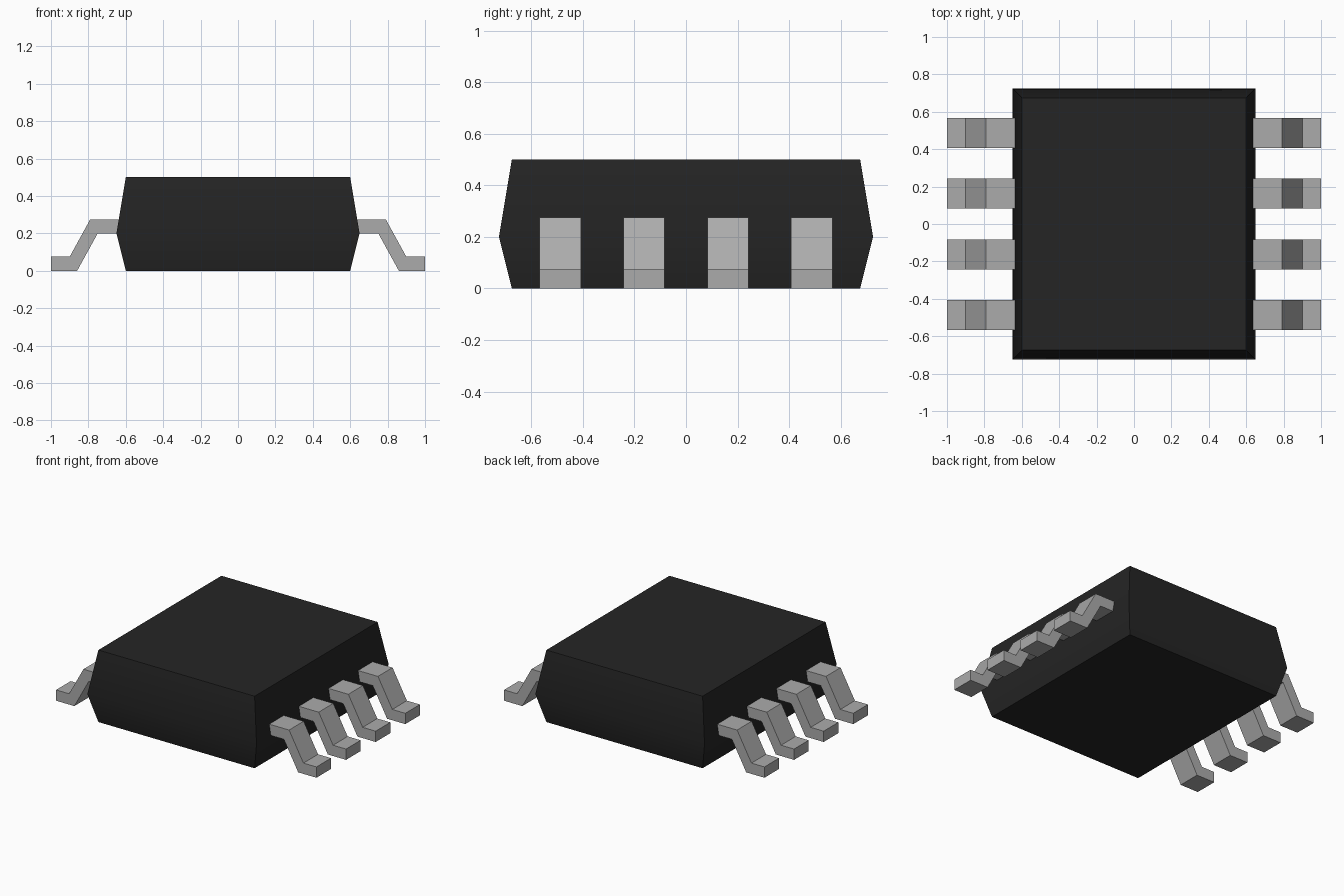
import bpy
import bmesh

cube = bpy.data.objects.get("Cube")
if cube:
    bpy.data.objects.remove(cube, do_unlink=True)


def make_material(name, rgb, rough):
    mat = bpy.data.materials.new(name)
    mat.use_nodes = True
    mat.diffuse_color = (*rgb, 1)
    bsdf = mat.node_tree.nodes["Principled BSDF"]
    bsdf.inputs["Base Color"].default_value = (*rgb, 1)
    bsdf.inputs["Roughness"].default_value = rough
    return mat


def make_object(name, bm, mat):
    bmesh.ops.recalc_face_normals(bm, faces=bm.faces)
    mesh = bpy.data.meshes.new(name)
    bm.to_mesh(mesh)
    bm.free()
    mesh.materials.append(mat)
    obj = bpy.data.objects.new(name, mesh)
    bpy.context.collection.objects.link(obj)
    return obj


black = make_material("black plastic", (0.018, 0.018, 0.018), 0.6)
grey = make_material("grey metal", (0.41, 0.41, 0.41), 0.5)

# Package body: three stacked rectangles, widest at the parting line
bm = bmesh.new()
rings = []
for hx, hy, z in ((0.60, 0.675, 0.0), (0.65, 0.725, 0.20), (0.60, 0.675, 0.50)):
    rings.append([bm.verts.new((sx * hx, sy * hy, z))
                  for sx, sy in ((-1, -1), (1, -1), (1, 1), (-1, 1))])
for low, high in zip(rings, rings[1:]):
    for i in range(4):
        j = (i + 1) % 4
        bm.faces.new((low[i], low[j], high[j], high[i]))
bm.faces.new(rings[0])
bm.faces.new(rings[-1])
body = make_object("package_body", bm, black)
bpy.ops.object.select_all(action="DESELECT")
body.select_set(True)
bpy.context.view_layer.objects.active = body
bpy.ops.object.shade_smooth_by_angle()

# Bent leads: one gull-wing profile extruded along y, four per side
PROFILE = ((1.0, 0.0), (0.86, 0.0), (0.75, 0.20), (0.61, 0.20),
           (0.61, 0.275), (0.79, 0.275), (0.90, 0.075), (1.0, 0.075))
WIDTH = 0.16
PITCH = 0.325


def make_lead(name, side, y):
    bm = bmesh.new()
    face = bm.faces.new([bm.verts.new((side * x, y - WIDTH / 2, z)) for x, z in PROFILE])
    ext = bmesh.ops.extrude_face_region(bm, geom=[face])
    verts = [v for v in ext["geom"] if isinstance(v, bmesh.types.BMVert)]
    bmesh.ops.translate(bm, verts=verts, vec=(0, WIDTH, 0))
    make_object(name, bm, grey)


for label, side in (("left", 1), ("right", -1)):
    for i in range(4):
        make_lead(f"{label}_lead_{i + 1}", side, (i - 1.5) * PITCH)
